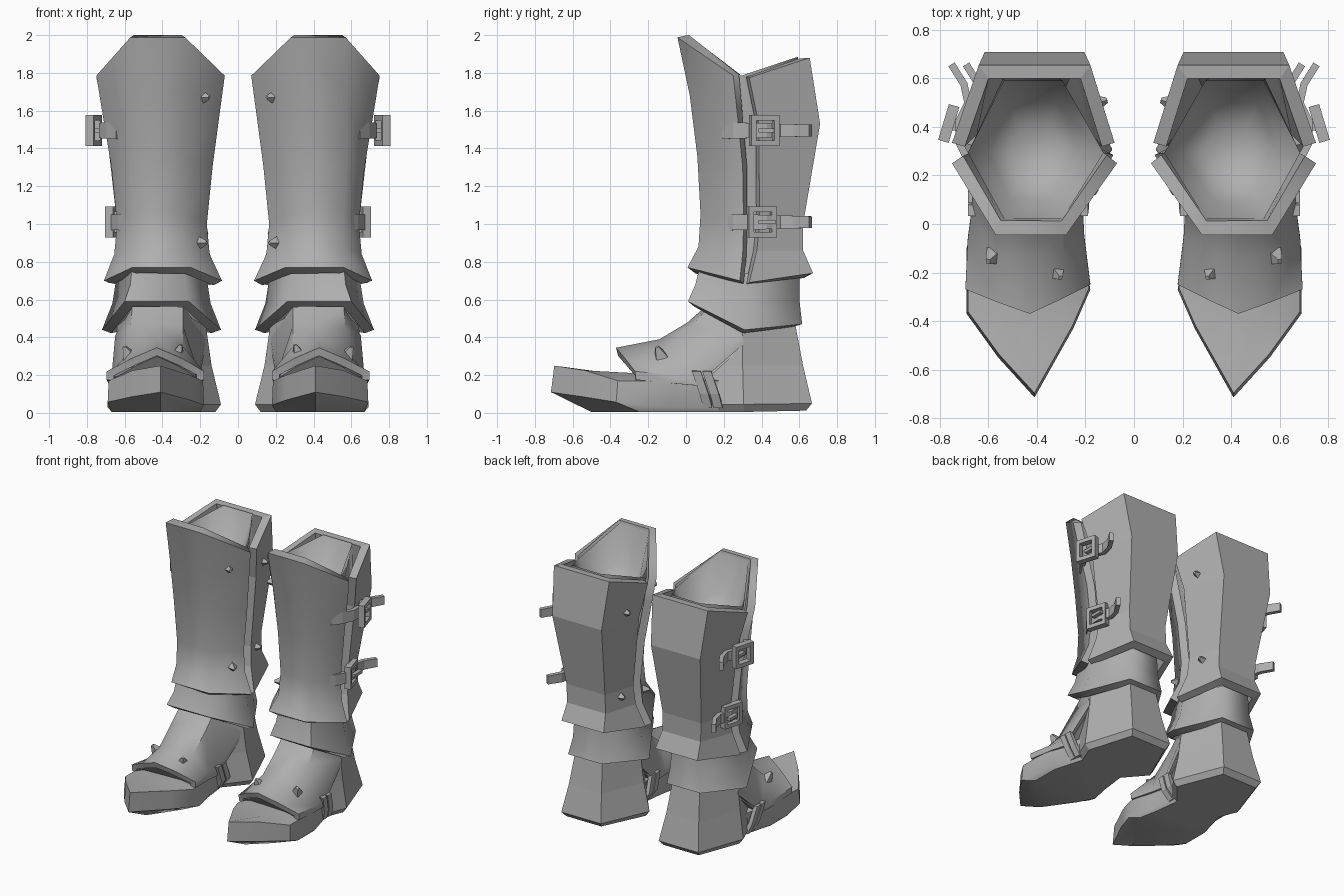
import bpy, bmesh, math
from mathutils import Vector, Matrix

if "Cube" in bpy.data.objects:
    bpy.data.objects.remove(bpy.data.objects["Cube"])

steel = bpy.data.materials.new("grey steel")
steel.diffuse_color = (0.43, 0.43, 0.43, 1)
steel.use_nodes = True
steel.node_tree.nodes["Principled BSDF"].inputs["Base Color"].default_value = steel.diffuse_color


def finish(name, bm, thick=0, angle=None):
    """Turn a bmesh for one boot into a mirrored pair with optional thickness."""
    me = bpy.data.meshes.new(name)
    bm.to_mesh(me)
    bm.free()
    me.materials.append(steel)
    ob = bpy.data.objects.new(name, me)
    bpy.context.collection.objects.link(ob)
    bpy.ops.object.select_all(action='DESELECT')
    bpy.context.view_layer.objects.active = ob
    ob.select_set(True)
    if thick:
        s = ob.modifiers.new("thickness", 'SOLIDIFY')
        s.thickness, s.offset, s.use_even_offset = thick, -1, True
        bpy.ops.object.modifier_apply(modifier=s.name)
    m = ob.modifiers.new("pair", 'MIRROR')
    m.use_mirror_merge = False
    bpy.ops.object.modifier_apply(modifier=m.name)
    if angle:
        bpy.ops.object.shade_smooth_by_angle(angle=math.radians(angle))
    return ob


def skin(name, rows, thick=0, closed=False, caps=(), angle=None):
    """Skin rows of points; faces point away from the middle of the part."""
    bm = bmesh.new()
    vs = [[bm.verts.new(p) for p in r] for r in rows]
    n = len(rows[0])
    for a, b in zip(vs, vs[1:]):
        for i in range(n if closed else n - 1):
            j = (i + 1) % n
            bm.faces.new((a[i], a[j], b[j], b[i]))
    for c in caps:
        bm.faces.new(vs[c])
    if len(caps) == 2:
        bmesh.ops.recalc_face_normals(bm, faces=bm.faces[:])
    else:
        bm.normal_update()
        mid = sum((v.co for v in bm.verts), Vector()) / len(bm.verts)
        if sum((f.calc_center_median() - mid).dot(f.normal) * f.calc_area() for f in bm.faces) < 0:
            bmesh.ops.reverse_faces(bm, faces=bm.faces[:])
    return finish(name, bm, thick, angle)


def half(xi, xa, xb, xo, ye, yf, ze, zf):
    return [(xi, ye, ze), (xa, yf, zf), (xb, yf, zf), (xo, ye, ze)]


def hexa(xi, xa, xb, xo, ye, yf, yb, ze, zf, zb, da=.01, db=-.05):
    return half(xi, xa, xb, xo, ye, yf, ze, zf) + [(xb + db, yb, zb), (xa + da, yb, zb)]


# Shin plate and calf plate
skin("shin_plate", [half(*r) for r in (
    (.07, .28, .57, .75, .25, -.045, 1.785, 1.988),
    (.095, .28, .58, .72, .27, .02, 1.60, 1.68),
    (.135, .29, .575, .67, .30, .06, 1.30, 1.36),
    (.165, .30, .56, .64, .305, .077, 1.0, 1.05),
    (.15, .29, .56, .655, .30, .066, .84, .88),
    (.085, .25, .56, .71, .285, .008, .70, .77))], thick=.055, angle=76)
skin("calf_plate", [half(*r) for r in (
    (.08, .18, .64, .75, .335, .655, 1.775, 1.88),
    (.12, .205, .615, .70, .385, .71, 1.53, 1.53),
    (.165, .24, .56, .64, .39, .62, 1.0, 1.0),
    (.155, .235, .555, .65, .375, .62, .86, .86),
    (.10, .215, .565, .69, .335, .672, .69, .74))], thick=.055)

# Lining: shallow bowl in the opening, then a core that closes the side seams
skin("lining", [hexa(*r, da=0, db=0) for r in (
    (.29, .35, .47, .51, .30, .20, .40, 1.60, 1.60, 1.60),
    (.20, .32, .51, .60, .295, .10, .50, 1.66, 1.72, 1.68),
    (.125, .295, .535, .685, .293, .02, .592, 1.785, 1.985, 1.885),
    (.16, .31, .54, .645, .34, .10, .60, 1.50, 1.50, 1.50),
    (.195, .32, .53, .61, .347, .15, .55, 1.25, 1.25, 1.25),
    (.215, .32, .53, .59, .347, .15, .54, 1.0, 1.0, 1.0),
    (.19, .32, .53, .61, .33, .15, .54, .60, .60, .60))],
    closed=True, caps=(0, -1), angle=75)

# Flared ankle ring
skin("ankle_ring", [hexa(*r) for r in (
    (.17, .29, .56, .64, .32, .075, .60, .74, .78, .74),
    (.145, .28, .57, .665, .32, .05, .60, .58, .68, .60),
    (.09, .26, .60, .72, .31, .01, .615, .44, .59, .47))],
    thick=.05, closed=True, angle=66)

# Heel block with flared foot
skin("heel", [hexa(*r) for r in (
    (.17, .28, .57, .64, .30, .12, .58, .46, .52, .46),
    (.14, .26, .59, .66, .30, .12, .62, .25, .25, .25),
    (.09, .23, .62, .69, .305, .13, .667, .045, .045, .05),
    (.12, .25, .60, .66, .31, .16, .635, .005, .005, .012))],
    closed=True, caps=(0, -1))

# Pointed toe box with chamfered sole
outline = [(.41, -.715), (.56, -.55), (.69, -.37), (.69, -.1), (.62, .2),
           (.24, .2), (.21, -.1), (.18, -.27), (.25, -.43)]
tops = (.25, .225, .17, .17, .17, .17, .17, .17, .20)
lift = [min(1, max(0, (-y - .2) / .5)) for _, y in outline]
skin("toe_box", [
    [(.43 + (x - .43) * .92, .1 + (y - .1) * .74, .006) for x, y in outline],
    [(x, y, .03 + .08 * t) for (x, y), t in zip(outline, lift)],
    [(.43 + (x - .43) * .98, y * .975, h) for (x, y), h in zip(outline, tops)],
    [(.43 + (x - .43) * .6, -.2 + (y + .2) * .6, .212) for x, y in outline]],
    closed=True, caps=(0, -1), angle=35)

# Instep plate with a turned-down lip, over a solid foot
instep = [
    [(.18, -.25, .22), (.30, -.31, .29), (.43, -.37, .345), (.57, -.32, .285), (.695, -.27, .22)],
    [(.205, -.05, .20), (.29, -.12, .35), (.43, -.14, .39), (.57, -.12, .33), (.685, -.06, .20)],
    [(.21, .05, .19), (.29, .02, .46), (.43, .01, .48), (.57, .02, .45), (.67, .05, .19)],
    [(.17, .30, .41), (.29, .12, .56), (.43, .11, .57), (.56, .12, .56), (.65, .30, .41)]]
lip = Vector((0, .005, -.045))
skin("instep_plate", [[Vector(r[0]) + lip] + r + [Vector(r[-1]) + lip] for r in instep],
     thick=.04, angle=50)
skin("foot", [[(.43 + (x - .43) * .92, y + .02, z - .045) for x, y, z in r] for r in instep],
     closed=True, caps=(0, -1), angle=40)

# Strap passing under the arch, made of two ribs
arch = [(.685, .08, .22), (.67, .12, .10), (.645, .14, .025), (.23, .14, .025),
        (.185, .12, .10), (.19, .08, .22)]
for k, dy in enumerate((-.025, .03)):
    skin(f"arch_strap_{k + 1}", [[(x, y + dy - .023, z), (x, y + dy + .023, z)]
                                 for x, y, z in arch], thick=.04 - .012 * k)

# Buckled belts on the outer side
belt = [(.645, .19), (.695, .25), (.735, .33), (.735, .43), (.70, .50), (.715, .57), (.765, .65)]
for k, (dx, z) in enumerate(((0, 1.495), (-.06, 1.01))):
    skin(f"belt_{k + 1}", [[(x + dx, y, z - .045 + (y - .18) * .03),
                            (x + dx, y, z + .045 - (y - .18) * .03)] for x, y in belt], thick=.03)
    square = ((-1, -1), (1, -1), (1, 1), (-1, 1))
    skin(f"buckle_{k + 1}", [[(.742 + dx - .022 * a * s / .08, .408 + a * s * .92, z + a * t * 1.03)
                              for s, t in square] for a in (.08, .052)],
         thick=.045, closed=True)
    bm = bmesh.new()
    bmesh.ops.create_cube(bm, size=1, matrix=Matrix.Translation((.748 + dx, .43, z))
                          @ Matrix.Diagonal((.03, .09, .022, 1)))
    finish(f"buckle_pin_{k + 1}", bm)

# Pyramid studs: position, direction, radius
studs = [((.19, .155, 1.67), (-.8, -.55, 0), .04),
         ((.20, .22, .90), (-.8, -.55, 0), .036),
         ((.15, .50, 1.60), (-.96, .25, 0), .036),
         ((.20, .49, .95), (-.96, .25, 0), .036),
         ((.58, -.135, .305), (.4, -.35, .8), .046),
         ((.315, -.205, .325), (-.3, -.4, .85), .036)]
bm = bmesh.new()
for pos, way, r in studs:
    way = Vector(way).normalized()
    turn = way.to_track_quat('Z', 'Y').to_matrix().to_4x4()
    bmesh.ops.create_cone(bm, cap_ends=True, segments=4, radius1=r, radius2=r * .3, depth=r * 1.4,
                          matrix=Matrix.Translation(Vector(pos) + way * r * .45) @ turn)
finish("studs", bm)
